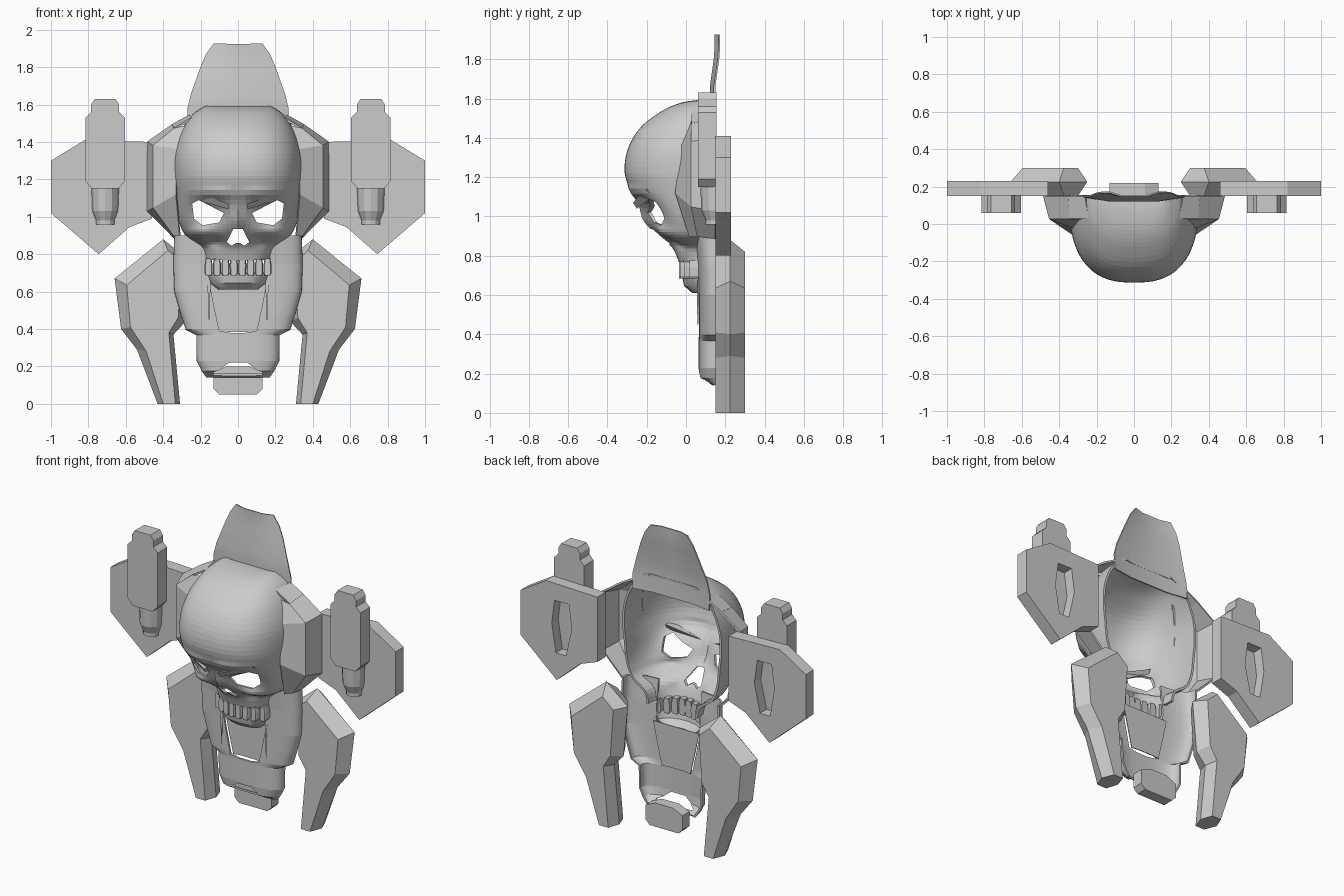
import bpy, bmesh, math
from math import sin, cos, pi, exp

if "Cube" in bpy.data.objects:
    bpy.data.objects.remove(bpy.data.objects["Cube"])


def finish(name, bm, smooth=False, mirror=False, thick=0):
    bmesh.ops.recalc_face_normals(bm, faces=bm.faces)
    me = bpy.data.meshes.new(name)
    bm.to_mesh(me)
    bm.free()
    ob = bpy.data.objects.new(name, me)
    bpy.context.collection.objects.link(ob)
    bpy.ops.object.select_all(action='DESELECT')
    ob.select_set(True)
    bpy.context.view_layer.objects.active = ob
    if thick:
        m = ob.modifiers.new("shell", 'SOLIDIFY')
        m.thickness, m.offset = thick, 0
    if mirror:
        ob.modifiers.new("mirror", 'MIRROR')
    for m in list(ob.modifiers):
        bpy.ops.object.modifier_apply(modifier=m.name)
    if smooth:
        bpy.ops.object.shade_smooth_by_angle(angle=math.radians(35))
    return ob


def add_strips(bm, loops, closed=False, caps=False):
    rows = [[bm.verts.new(p) for p in lp] for lp in loops]
    n = len(rows[0])
    for a, b in zip(rows, rows[1:]):
        for i in range(n if closed else n - 1):
            j = (i + 1) % n
            bm.faces.new((a[i], a[j], b[j], b[i]))
    if caps:
        bm.faces.new(rows[0])
        bm.faces.new(rows[-1])


def loft(name, loops, closed=False, caps=False, **kw):
    bm = bmesh.new()
    add_strips(bm, loops, closed, caps)
    return finish(name, bm, **kw)


def prism(name, pts, y0, y1, **kw):
    return loft(name, [[(x, y, z) for x, z in pts] for y in (y0, y1)], True, True, **kw)


def cut(target, pts, mirror=False, y0=-1, y1=1):
    c = prism("cutter", pts, y0, y1, mirror=mirror)
    c.hide_render = True
    m = target.modifiers.new("cut", 'BOOLEAN')
    m.operation, m.solver, m.object = 'DIFFERENCE', 'EXACT', c
    bpy.context.view_layer.objects.active = target
    bpy.ops.object.modifier_apply(modifier=m.name)
    bpy.data.objects.remove(c)


def both(half):
    """Close a half outline with its reflection in x."""
    return half + [(-x, z) for x, z in reversed(half)]


def refine(rows, k):
    """Catmull-Rom rows."""
    out = []
    for i in range(len(rows) - 1):
        p = [rows[max(0, min(len(rows) - 1, i + d))] for d in (-1, 0, 1, 2)]
        for s in range(k):
            t = s / k
            out.append([b + .5 * t * (c - a + t * (2*a - 5*b + 4*c - d + t * (3*(b - c) + d - a)))
                        for a, b, c, d in zip(*p)])
    return out + [rows[-1]]


def section(z, w, yf, yb, n, steps, relief=None):
    """Rounded half-shell section, open at the back."""
    pts = []
    for i in range(steps + 1):
        t = -pi / 2 + pi * i / steps
        x = math.copysign(abs(w) * abs(sin(t)) ** (2 / n), t)
        y = yb - (yb - yf) * max(0, cos(t)) ** (2 / n)
        pts.append((x, y + (relief(abs(x), z) if relief and y < .05 else 0), z))
    return pts


def bump(x, z, cx, cz, rx, rz):
    return exp(-((x - cx) / rx) ** 2 - ((z - cz) / rz) ** 2)


def face_relief(x, z):
    return (.05 * bump(x, z, .16, 1.03, .09, .07) - .025 * bump(x, z, .2, .92, .07, .03)
            - .02 * bump(x, z, .12, 1.13, .12, .03) - .025 * bump(x, z, 0, .98, .035, .06)
            + .03 * bump(x, z, .13, .87, .05, .03))


# Cranium and face shell: z, half width, front y
skull_rows = [(.77, .17, -.03), (.84, .19, -.06), (.90, .27, -.12), (.95, .30, -.165),
              (1.02, .32, -.21), (1.12, .33, -.265), (1.22, .34, -.305), (1.34, .335, -.29),
              (1.45, .30, -.225), (1.53, .25, -.12), (1.57, .20, -.03), (1.585, .17, .06),
              (1.585, .16, .13)]
skull = loft("skull_shell", [section(z, w, y, .14, 2.6, 48, face_relief)
                             for z, w, y in refine(skull_rows, 4)], thick=.014)
cut(skull, [(.075, 1.02), (.10, .97), (.19, .955), (.235, .99), (.245, 1.07), (.21, 1.09)],
    mirror=True, y1=.1)
cut(skull, both([(.025, .935), (.06, .865), (.035, .845), (.01, .86)]), y1=.1)
bpy.context.view_layer.objects.active = skull
bpy.ops.object.shade_smooth_by_angle(angle=math.radians(35))

# Angled brow blades over the eyes
loft("brow", [[(.05, -.25, 1.04), (.05, -.27, 1.07), (.05, -.22, 1.07)],
              [(.25, -.17, 1.10), (.25, -.205, 1.14), (.25, -.15, 1.14)]],
     True, True, mirror=True)

# Faceted cheek guards
loft("side_guard", [
    [(.26, .03, 1.49), (.32, -.02, 1.36), (.33, -.05, 1.12), (.31, .02, .90)],
    [(.34, .03, 1.47), (.45, .03, 1.38), (.45, .03, 1.05), (.34, .06, .90)],
    [(.35, .15, 1.49), (.48, .15, 1.40), (.48, .15, 1.03), (.34, .15, .89)]],
    mirror=True, thick=.012)
loft("guard_top", [[(.24, .03, 1.53), (.26, .15, 1.54)], [(.34, .03, 1.47), (.35, .15, 1.49)]],
     mirror=True, thick=.012)

# Thin crest
crest = [(.27, .13, 1.48), (.27, .125, 1.58), (.25, .125, 1.66), (.20, .145, 1.80),
         (.17, .15, 1.87), (.13, .15, 1.925)]
loft("crest", [[(x * s, y + (.02 if abs(s) == 1 else 0), z) for s in (-1, -.5, 0, .5, 1)]
               for x, y, z in crest], thick=.008, smooth=True)

# Lower jaw shell with a mouth opening
jaw_rows = [(.90, .335, .05), (.75, .34, .065), (.60, .335, .07), (.48, .30, .07), (.40, .275, .07),
            (.37, .218, .07), (.23, .215, .07), (.18, .19, .075), (.145, .165, .14)]
jaw = loft("jaw_shell", [section(z, w, y, .155, 3, 28) for z, w, y in jaw_rows], thick=.012)
cut(jaw, both([(.15, .95), (.155, .66), (.13, .53), (.10, .39), (.04, .38)]))
cut(jaw, both([(.05, .22), (.10, .18), (.13, .17), (.13, .1)]), y1=.12)
bpy.context.view_layer.objects.active = jaw
bpy.ops.object.shade_smooth_by_angle(angle=math.radians(35))
prism("tongue_plate", both([(.16, .65), (.135, .53), (.10, .38), (.05, .385)]), .095, .10)
prism("chin_block", both([(.06, .20), (.13, .17), (.13, .08), (.10, .05)]), .15, .22)

# Upper teeth on an arc
bm = bmesh.new()
for i in range(8):
    x = (i - 3.5) * .045
    h = .105 - .004 * abs(i - 3.5)
    y = -.012 + 2.2 * x * x
    prof = [(.35, h), (.5, h * .6), (.48, .012), (.3, 0)]
    ring = [(a * .044, b) for a, b in prof] + [(-a * .044, b) for a, b in reversed(prof)]
    add_strips(bm, [[(x + a * s, y + dy, .685 + b) for a, b in ring]
                    for s, dy in ((.75, -.025), (1, -.012), (1, .02))], True, True)
finish("teeth", bm)

# Gum band under the teeth
loft("gum", [[(w * sin(t), .075 - d * cos(t), z) for t in [pi * (i / 12 - .5) for i in range(13)]]
             for z, w, d in ((.70, .16, .09), (.65, .145, .08), (.615, .10, .04))],
     thick=.012, smooth=True)

# Hanging slivers beside the mouth
loft("sliver", [[(.145, .06, .68), (.165, .06, .68), (.155, .07, .68)],
                [(.15, .055, .55), (.16, .055, .55), (.155, .065, .55)],
                [(.154, .06, .44), (.156, .06, .44), (.155, .062, .44)]],
     True, True, mirror=True)

# Side wing plates
wing = prism("wing_plate", [(.46, 1.40), (.82, 1.41), (1, 1.30), (1, 1.02), (.745, .80),
                            (.58, .945), (.46, .99)], .15, .23, mirror=True)
cut(wing, [(.66, 1.30), (.76, 1.30), (.78, 1.15), (.75, .97), (.68, .97), (.64, 1.15)],
    mirror=True, y0=.165)

# Launcher pods with tapered barrels
half = [(.055, 1.63), (.075, 1.60), (.075, 1.56), (.105, 1.53), (.105, 1.19), (.07, 1.15)]
prism("pod", [(x + .71, z) for x, z in both(half)], .06, .155, mirror=True)
loft("pod_barrel", [[(.71 + r * cos(a), .155 - r * 1.1 * sin(a), z)
                     for a in [pi * i / 6 for i in range(7)]]
                    for z, r in ((1.16, .075), (1.03, .07), (.98, .05), (.96, .05))],
     True, True, mirror=True)

# Lower claws with bevelled ridges
rim = [(.40, .88), (.66, .67), (.625, .40), (.54, .29), (.43, 0), (.31, 0), (.345, .37),
       (.28, .44), (.25, .76)]
flat = [(.375, .82), (.595, .635), (.575, .41), (.49, .28), (.40, 0), (.335, 0), (.37, .38),
        (.32, .46), (.30, .755)]
loft("claw", [[(x, y, z) for x, z in pts] for pts, y in ((flat, .15), (rim, .225), (flat, .30))],
     True, True, mirror=True)
